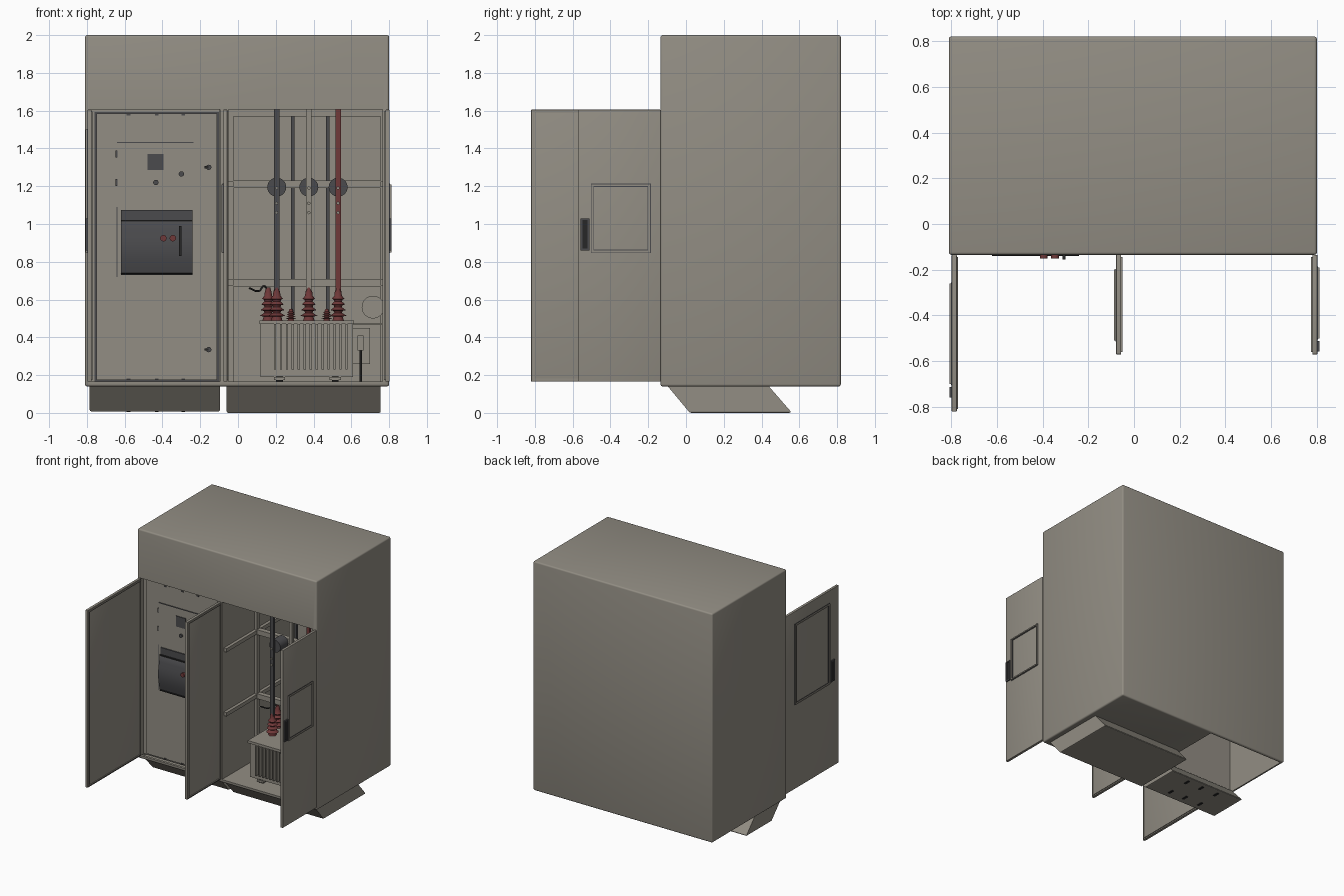
import bpy, bmesh, math
from mathutils import Vector, Matrix

if "Cube" in bpy.data.objects:
    bpy.data.objects.remove(bpy.data.objects["Cube"], do_unlink=True)


def material(name, rgb):
    m = bpy.data.materials.new(name)
    m.use_nodes = True
    m.diffuse_color = (*rgb, 1)
    m.node_tree.nodes["Principled BSDF"].inputs["Base Color"].default_value = (*rgb, 1)
    return m


BEIGE = material("warm_grey_paint", (0.29, 0.27, 0.23))
DARK = material("dark_grey", (0.07, 0.07, 0.075))
BLACK = material("black", (0.02, 0.02, 0.02))
RED = material("dull_red", (0.16, 0.04, 0.04))


def finish(name, bm, mat, smooth=False):
    me = bpy.data.meshes.new(name)
    bmesh.ops.recalc_face_normals(bm, faces=bm.faces)
    bm.to_mesh(me)
    bm.free()
    ob = bpy.data.objects.new(name, me)
    bpy.context.collection.objects.link(ob)
    if mat:
        me.materials.append(mat)
    if smooth:
        bpy.ops.object.select_all(action="DESELECT")
        ob.select_set(True)
        bpy.context.view_layer.objects.active = ob
        bpy.ops.object.shade_smooth_by_angle(angle=math.radians(40))
    return ob


def add_box(bm, x, y, z):
    size = Vector((x[1] - x[0], y[1] - y[0], z[1] - z[0]))
    mid = Vector((sum(x), sum(y), sum(z))) / 2
    return bmesh.ops.create_cube(bm, size=1, matrix=Matrix.Translation(mid) @ Matrix.Diagonal((*size, 1)))


def box(name, x, y, z, mat=BEIGE, bevel=0):
    bm = bmesh.new()
    add_box(bm, x, y, z)
    if bevel:
        bmesh.ops.bevel(bm, geom=bm.edges[:], offset=bevel, segments=3, profile=0.5, affect="EDGES")
    return finish(name, bm, mat, bevel > 0)


def rod(name, a, b, r, mat, sides=24):
    a, b = Vector(a), Vector(b)
    rot = (b - a).to_track_quat("Z", "Y").to_matrix().to_4x4()
    bm = bmesh.new()
    bmesh.ops.create_cone(bm, cap_ends=True, segments=sides, radius1=r, radius2=r,
                          depth=(b - a).length, matrix=Matrix.Translation((a + b) / 2) @ rot)
    return finish(name, bm, mat, True)


def lathe(name, x, y, z, profile, mat):
    bm = bmesh.new()
    vs = [bm.verts.new((x + r, y, z + h)) for r, h in profile]
    es = [bm.edges.new(p) for p in zip(vs, vs[1:])]
    bmesh.ops.spin(bm, geom=vs + es, cent=(x, y, z), axis=(0, 0, 1), angle=math.tau, steps=24)
    bmesh.ops.remove_doubles(bm, verts=bm.verts, dist=0.0005)
    return finish(name, bm, mat, True)


def ring(name, axis, at, a, z, w, mat=BEIGE):
    """Rectangular raised frame on a wall: axis 'x' spans y and z, axis 'y' spans x and z."""
    bm = bmesh.new()
    for s, h in (((a[0], a[0] + w), z), ((a[1] - w, a[1]), z),
                 (a, (z[0], z[0] + w)), (a, (z[1] - w, z[1]))):
        add_box(bm, at if axis == "x" else s, s if axis == "x" else at, h)
    return finish(name, bm, mat)


# Cabinet shell with two open compartments
shell = box("cabinet_shell", (-0.81, 0.80), (-0.135, 0.82), (0.14, 2.0), BEIGE, 0.012)
cuts = (((-0.05, 0.78), (-0.115, 0.80), (0.165, 1.98)),
        ((-0.05, 0.765), (-0.3, -0.05), (0.165, 1.605)),
        ((-0.79, -0.095), (-0.115, 0.80), (0.05, 1.98)),
        ((-0.785, -0.095), (-0.3, -0.05), (0.165, 1.605)))
for cut in cuts:
    cutter = box("cutter", *cut, None)
    cutter.hide_render = True
    mod = shell.modifiers.new("cut", "BOOLEAN")
    mod.operation, mod.solver, mod.object = "DIFFERENCE", "EXACT", cutter
    bpy.ops.object.select_all(action="DESELECT")
    bpy.context.view_layer.objects.active = shell
    bpy.ops.object.modifier_apply(modifier=mod.name)
    bpy.data.objects.remove(cutter, do_unlink=True)


# Slanted cable ducts beneath the cabinet
def duct(name, x, y, low):
    bm = bmesh.new()
    add_box(bm, x, y, (low, 0.145))
    for v in bm.verts:
        if v.co.z < 0.1:
            v.co.y += 0.12
    edges = [e for e in bm.edges if all(v.co.z < 0.1 for v in e.verts)]
    bmesh.ops.bevel(bm, geom=edges, offset=0.008, segments=2, profile=0.5, affect="EDGES")
    finish(name, bm, BEIGE)


duct("right_duct", (-0.06, 0.755), (-0.1, 0.435), 0.0)
duct("left_duct", (-0.785, -0.095), (-0.1, 0.225), 0.008)
for i, x in enumerate((-0.58, -0.43, -0.29)):
    for y in (0.07, 0.26):
        box(f"duct_slot_{i}", (x - 0.01, x + 0.01), (y, y + 0.05), (0.004, 0.01), BLACK)


# Open doors with outer frame, handle and inner lip; side is the outward direction
def door(name, x, front, z_win, side, y_win):
    y, z = (front, -0.135), (0.165, 1.605)
    box(name, x, y, z, BEIGE, 0.003)
    out = x[1] if side > 0 else x[0]
    inn = x[0] if side > 0 else x[1]
    raised = tuple(sorted((out, out + side * 0.01)))
    ring(name + "_frame", "x", raised, y_win, z_win, 0.01)
    ring(name + "_frame_shadow", "x", tuple(sorted((out, out + side * 0.003))),
         (y_win[0] - 0.004, y_win[1] + 0.004), (z_win[0] - 0.004, z_win[1] + 0.004), 0.018, DARK)
    ring(name + "_lip", "x", tuple(sorted((inn, inn - side * 0.006))), (y[0] + 0.01, y[1] - 0.01),
         (z[0] + 0.01, z[1] - 0.01), 0.008)
    if name != "middle_door":
        hy = y_win[0] - 0.035
        ring(name + "_handle_plate", "x", raised, (hy - 0.023, hy + 0.023), (0.86, 1.03), 0.009, DARK)
        box(name + "_handle", tuple(sorted((out, out + side * 0.007))),
            (hy - 0.015, hy + 0.015), (0.87, 1.02), BLACK)


door("left_door", (-0.797, -0.775), -0.82, (0.85, 1.5), -1, (-0.70, -0.26))
door("middle_door", (-0.078, -0.056), -0.57, (0.85, 1.21), -1, (-0.51, -0.20))
door("right_door", (0.780, 0.802), -0.57, (0.85, 1.21), 1, (-0.50, -0.19))

# Low-voltage enclosure in the left compartment
box("control_enclosure", (-0.788, -0.097), (-0.085, 0.20), (0.16, 1.62))
box("control_door", (-0.75, -0.11), (-0.1, -0.085), (0.175, 1.585))
ring("control_door_gap", "y", (-0.088, -0.086), (-0.76, -0.10), (0.167, 1.593), 0.012, DARK)
box("meter_panel", (-0.64, -0.235), (-0.106, -0.1), (1.17, 1.43))
box("meter_panel_top_edge", (-0.64, -0.235), (-0.107, -0.1), (1.43, 1.434), DARK)
box("meter_display", (-0.48, -0.395), (-0.112, -0.1), (1.285, 1.37), DARK)
for x in (-0.58, -0.43, -0.29):
    for z in (0.178, 1.578):
        box("door_catch", (x - 0.01, x + 0.01), (-0.106, -0.1), (z - 0.004, z + 0.004), DARK)
for z in (1.22, 1.37):
    box("panel_hinge", (-0.648, -0.638), (-0.11, -0.1), (z - 0.018, z + 0.018), DARK)
for x, z in ((-0.435, 1.22), (-0.30, 1.265), (-0.155, 1.30), (-0.155, 0.335)):
    rod("knob", (x, -0.118, z), (x, -0.1, z), 0.014, DARK)
for z in (1.30, 0.335):
    box("latch_lever", (-0.178, -0.155), (-0.122, -0.116), (z - 0.006, z + 0.006), BLACK)

# Circuit breaker with curved lower front
bm = bmesh.new()
outline = [(-0.09, 1.075), (-0.108, 1.075), (-0.108, 1.02), (-0.118, 1.01)]
outline += [(-0.118 - 0.022 * math.sin(math.pi * t / 8), 1.0 - 0.26 * t / 8) for t in range(1, 9)]
outline += [(-0.09, 0.735)]
face = bm.faces.new([bm.verts.new((-0.62, y, z)) for y, z in outline])
out = bmesh.ops.extrude_face_region(bm, geom=[face])["geom"]
bmesh.ops.translate(bm, verts=[v for v in out if isinstance(v, bmesh.types.BMVert)], vec=(0.38, 0, 0))
finish("circuit_breaker", bm, DARK, True)
box("breaker_trim", (-0.62, -0.24), (-0.122, -0.1), (1.012, 1.02), BLACK)
box("breaker_base", (-0.62, -0.24), (-0.122, -0.1), (0.73, 0.738), BLACK)
box("breaker_lever", (-0.312, -0.30), (-0.155, -0.12), (0.83, 0.99), BLACK)
box("breaker_side_line", (-0.642, -0.638), (-0.102, -0.1), (0.72, 1.09), DARK)
for x in (-0.395, -0.345):
    rod("breaker_button", (x, -0.15, 0.925), (x, -0.12, 0.925), 0.017, RED)

# Rails and posts of the right compartment
for z in (0.69, 1.21):
    box("back_rail", (-0.05, 0.78), (0.28, 0.32), (z - 0.02, z + 0.02))
    for x in (-0.05, 0.755):
        box("side_rail", (x, x + 0.025), (-0.11, 0.8), (z - 0.015, z + 0.015))
for x in (-0.05, 0.755):
    box("back_post", (x, x + 0.025), (0.28, 0.32), (0.165, 1.98))
box("top_rail", (-0.05, 0.78), (0.28, 0.32), (1.57, 1.61))

# Transformer tank, cooling fins and feet
box("transformer_tank", (0.12, 0.61), (-0.02, 0.40), (0.19, 0.47))
box("transformer_lid", (0.115, 0.615), (-0.04, 0.42), (0.47, 0.49))
bm = bmesh.new()
for i in range(13):
    x = 0.19 + i * 0.0315
    for y in ((-0.055, -0.02), (0.40, 0.44)):
        add_box(bm, (x, x + 0.012), y, (0.23, 0.47))
finish("cooling_fins", bm, BEIGE)
for x in (0.22, 0.515):
    box("skid_rail", (x - 0.03, x + 0.03), (-0.03, 0.41), (0.175, 0.19))
    rod("transformer_wheel", (x - 0.018, -0.01, 0.18), (x + 0.018, -0.01, 0.18), 0.016, BLACK)
box("terminal_box", (0.61, 0.70), (0.02, 0.2), (0.26, 0.45))
box("conservator_bracket", (0.61, 0.76), (0.08, 0.3), (0.465, 0.475))
rod("conservator", (0.715, 0.06, 0.56), (0.715, 0.4, 0.56), 0.06, BEIGE, 32)
box("operating_handle", (0.632, 0.665), (-0.09, -0.06), (0.33, 0.41))
rod("operating_rod", (0.65, -0.075, 0.165), (0.65, -0.075, 0.33), 0.006, BLACK)

# Ribbed bushings
ribs = [(0, 0), (0.03, 0)]
for i in range(4):
    h = 0.02 + i * 0.03
    ribs += [(0.024, h), (0.045 - i * 0.004, h + 0.004), (0.02, h + 0.02)]
ribs += [(0.018, 0.15), (0.01, 0.175), (0, 0.175)]
for x, y in ((0.16, 0.28), (0.205, 0.15), (0.375, 0.15), (0.53, 0.15)):
    lathe("large_bushing", x, y, 0.49, ribs, RED)
for x in (0.28, 0.47):
    lathe("small_bushing", x, 0.3, 0.49, [(r * 0.6, h * 0.35) for r, h in ribs], RED)

# Busbars with ring-type current sensors
for x, mat in ((0.205, DARK), (0.375, BEIGE), (0.53, RED)):
    box("front_busbar", (x - 0.014, x + 0.014), (0.14, 0.16), (0.64, 1.97), mat)
    rod("sensor", (x, 0.18, 1.195), (x, 0.28, 1.195), 0.05, DARK, 32)
    for z in (1.06, 1.11, 1.19):
        rod("busbar_bolt", (x, 0.13, z), (x, 0.14, z), 0.009, BEIGE, 6)
for x in (0.29, 0.475):
    box("rear_busbar", (x - 0.01, x + 0.01), (0.325, 0.34), (0.52, 1.97), DARK)

# Lead from the rear bushing
lead = bpy.data.curves.new("earth_lead", "CURVE")
lead.dimensions = "3D"
lead.bevel_depth = 0.005
spline = lead.splines.new("BEZIER")
points = ((0.06, 0.2, 0.66), (0.11, 0.24, 0.645), (0.14, 0.27, 0.67), (0.16, 0.28, 0.64))
spline.bezier_points.add(len(points) - 1)
for p, co in zip(spline.bezier_points, points):
    p.co = co
    p.handle_left_type = p.handle_right_type = "AUTO"
lead.materials.append(BLACK)
bpy.context.collection.objects.link(bpy.data.objects.new("earth_lead", lead))
